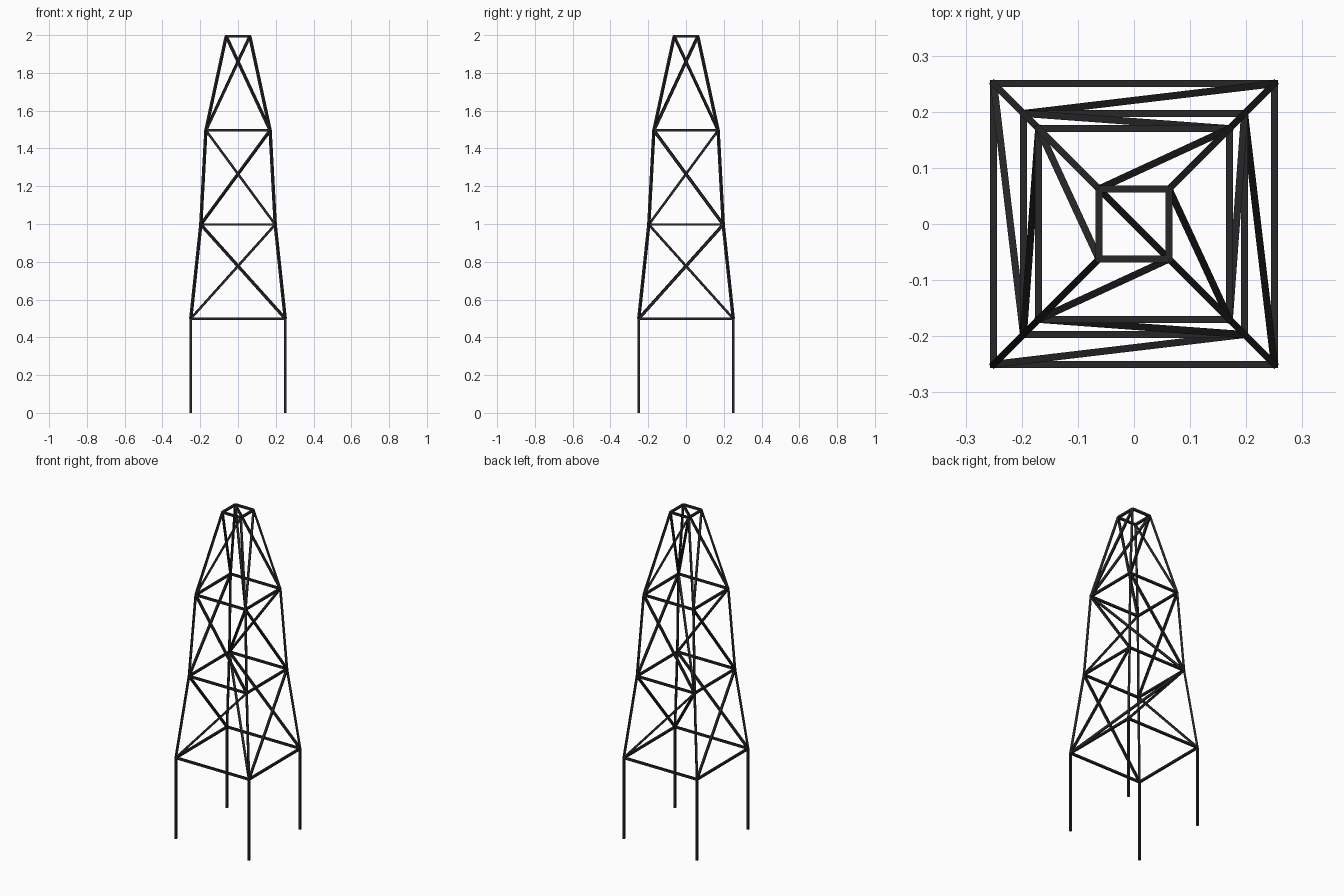
import bpy, bmesh
from mathutils import Vector, Matrix

if "Cube" in bpy.data.objects:
    bpy.data.objects.remove(bpy.data.objects["Cube"])

T = 0.0125  # bar thickness
# (height, half width) of each tower level
LEVELS = [(0.0, 0.25), (0.499, 0.25), (0.997, 0.197), (1.496, 0.17), (2.0 - T / 2, 0.0625)]
CORNERS = [(-1, -1), (1, -1), (1, 1), (-1, 1)]

black = bpy.data.materials.new("black_steel")
black.diffuse_color = (0.02, 0.02, 0.02, 1)
black.use_nodes = True
black.node_tree.nodes["Principled BSDF"].inputs["Base Color"].default_value = black.diffuse_color


def node(level, corner):
    z, w = LEVELS[level]
    cx, cy = CORNERS[corner % 4]
    return Vector((cx * w, cy * w, z))


def bars(name, segments):
    """One object made of straight square bars between point pairs."""
    bm = bmesh.new()
    for a, b in segments:
        d = b - a
        rot = Matrix.Identity(4)
        if d.xy.length > 1e-6:
            rot = d.to_track_quat('Z', 'Y').to_matrix().to_4x4()
        size = Matrix.Diagonal((T, T, d.length, 1))
        bmesh.ops.create_cube(bm, size=1, matrix=Matrix.Translation((a + b) / 2) @ rot @ size)
    mesh = bpy.data.meshes.new(name)
    bm.to_mesh(mesh)
    bm.free()
    mesh.materials.append(black)
    obj = bpy.data.objects.new(name, mesh)
    bpy.context.collection.objects.link(obj)
    return obj


# Four corner legs running through all levels
for c, label in enumerate(("front_left", "front_right", "back_right", "back_left")):
    bars(f"leg_{label}", [(node(l, c), node(l + 1, c)) for l in range(4)])

# Horizontal square frames
for l in range(1, 5):
    bars(f"ring_frame_{l}", [(node(l, c), node(l, c + 1)) for c in range(4)])

# Face braces, alternating direction each bay, plus one inner cross brace per bay
for l in range(1, 4):
    turn = 1 if l % 2 else -1
    bars(f"face_braces_{l}", [(node(l, c), node(l + 1, c + turn)) for c in range(4)])
    start = 1 if l % 2 else 3
    bars(f"inner_brace_{l}", [(node(l, start), node(l + 1, start + 2))])
